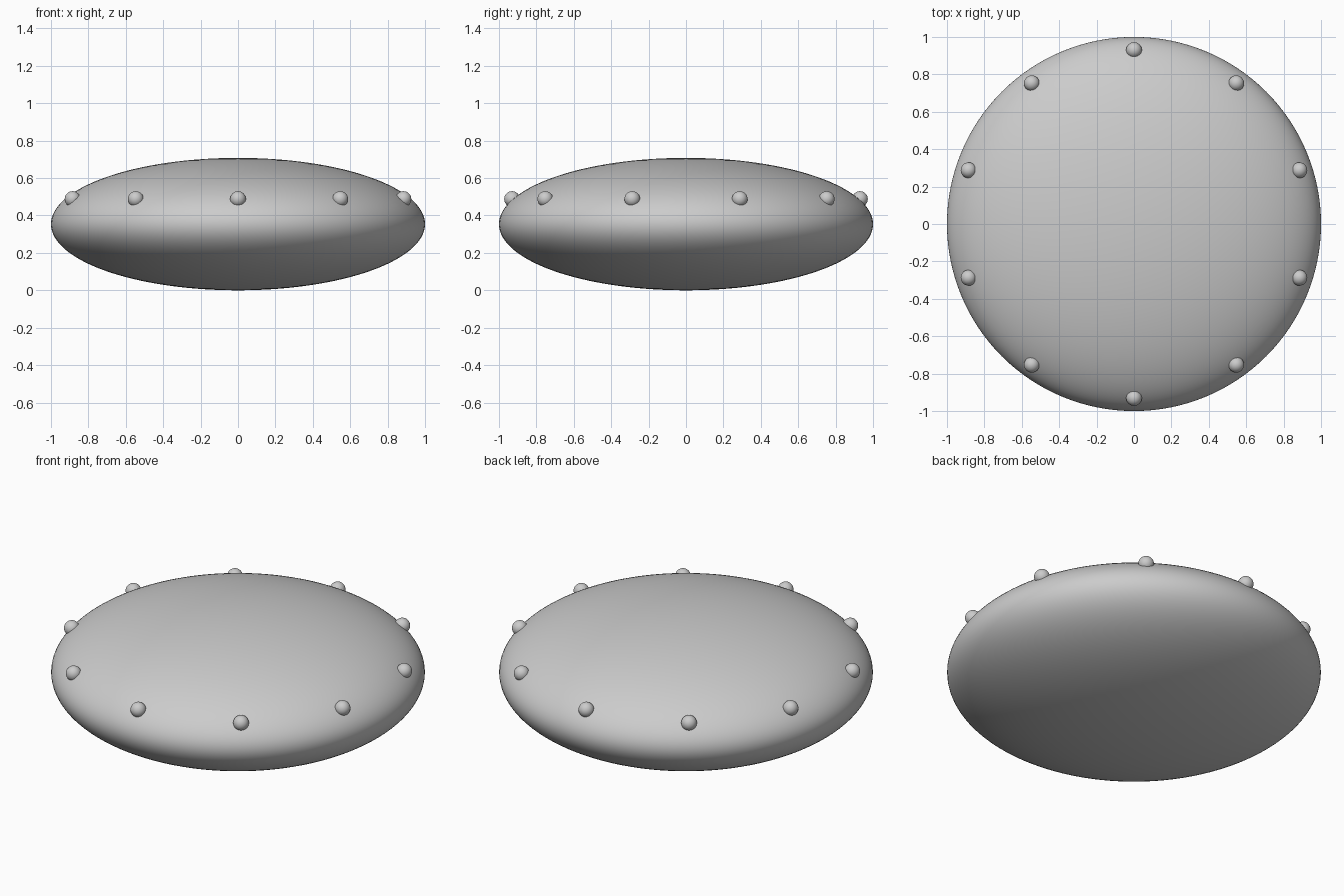
import bpy
import math

if "Cube" in bpy.data.objects:
    bpy.data.objects.remove(bpy.data.objects["Cube"], do_unlink=True)

HALF_HEIGHT = 0.354
STUD_COUNT = 10

grey = bpy.data.materials.new("plain_grey")
grey.use_nodes = True
colour = (0.6, 0.6, 0.6, 1)
grey.diffuse_color = colour
grey.node_tree.nodes["Principled BSDF"].inputs["Base Color"].default_value = colour


def ball(name, centre, radius, flatten=1, segments=32):
    bpy.ops.mesh.primitive_uv_sphere_add(
        segments=segments, ring_count=segments // 2, radius=radius, location=centre)
    part = bpy.context.object
    part.name = name
    part.scale.z = flatten
    bpy.ops.object.transform_apply(location=False, rotation=False, scale=True)
    bpy.ops.object.shade_smooth()
    part.data.materials.append(grey)
    return part


# Flattened saucer body
ball("saucer_body", (0, 0, HALF_HEIGHT), 1, HALF_HEIGHT, 128)

# Ring of round studs on the upper rim
for i in range(STUD_COUNT):
    angle = math.pi / 2 + i * math.tau / STUD_COUNT
    ball(f"rim_stud_{i + 1}",
         (0.93 * math.cos(angle), 0.93 * math.sin(angle), 0.488), 0.042)
